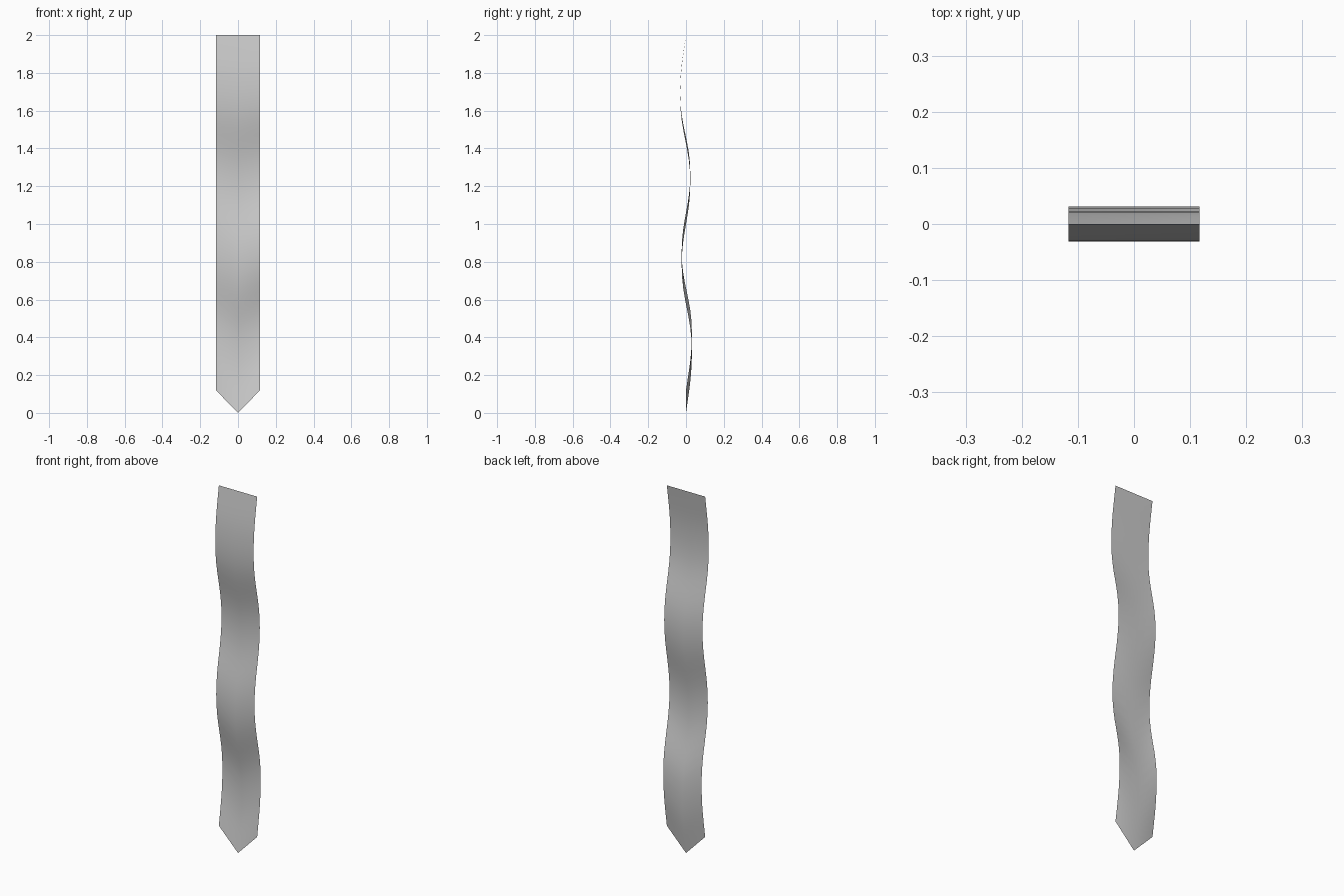
import bpy
import bmesh
from mathutils import Vector
from mathutils.geometry import interpolate_bezier

if "Cube" in bpy.data.objects:
    bpy.data.objects.remove(bpy.data.objects["Cube"])

HALF_WIDTH = 0.117
# Wave along the ribbon: (fraction of length from the top, y offset)
peaks = [(0, 0), (0.165, -0.031), (0.39, 0.023), (0.61, -0.023), (0.835, 0.031), (1, 0)]


def wave_points(steps=8):
    """Smooth wave with level tangents at each inner peak."""
    pts = []
    for i, (a, b) in enumerate(zip(peaks, peaks[1:])):
        d = (b[0] - a[0]) * 0.4
        h1 = Vector((a[0] + d, a[1], 0))
        h2 = Vector((b[0] - d, b[1], 0))
        if i == 0:
            h1.y = b[1] * 0.6
        if i == len(peaks) - 2:
            h2.y = a[1] * 0.6
        seg = interpolate_bezier(Vector((*a, 0)), h1, h2, Vector((*b, 0)), steps + 1)
        pts += seg if i == 0 else seg[1:]
    return pts


# Ribbon sheet: the centre column is longer, which makes the pointed end
columns = [(-HALF_WIDTH, 1.88), (0, 2.0), (HALF_WIDTH, 1.88)]
bm = bmesh.new()
rows = [[bm.verts.new((x, p.y, 2 - p.x * length)) for x, length in columns]
        for p in wave_points()]
for top, low in zip(rows, rows[1:]):
    for c in range(2):
        bm.faces.new((top[c], low[c], low[c + 1], top[c + 1]))
mesh = bpy.data.meshes.new("ribbon")
bm.to_mesh(mesh)
bm.free()
mesh.shade_smooth()
ribbon = bpy.data.objects.new("ribbon", mesh)
bpy.context.collection.objects.link(ribbon)
